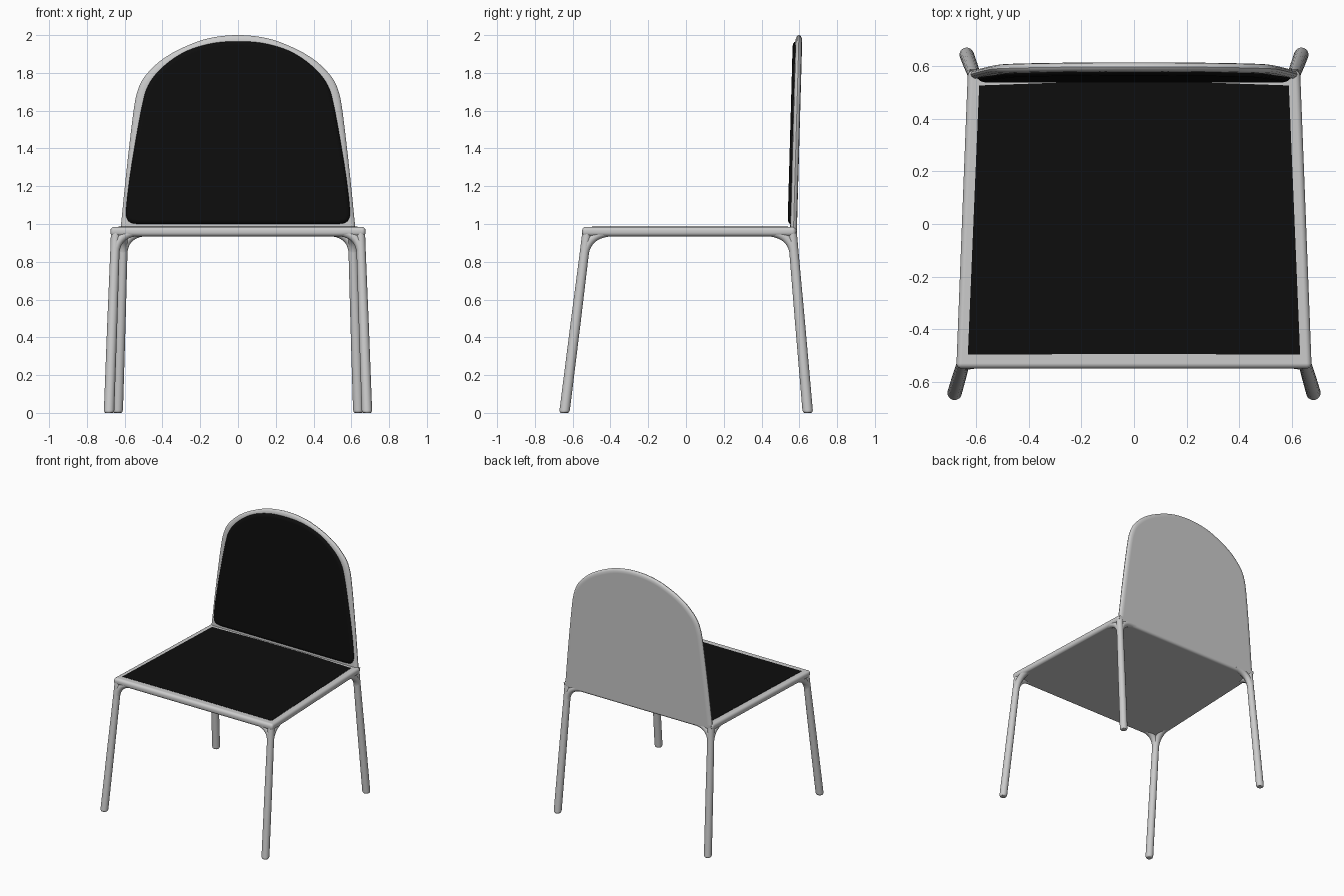
import bpy, bmesh, math
from mathutils import Vector

if "Cube" in bpy.data.objects:
    bpy.data.objects.remove(bpy.data.objects["Cube"])

black = bpy.data.materials.new("black_upholstery")
black.diffuse_color = (0.004, 0.004, 0.004, 1)
black.use_nodes = True
black.node_tree.nodes["Principled BSDF"].inputs["Base Color"].default_value = black.diffuse_color


def finish(bm, name, mat=None, mirror=False):
    bmesh.ops.recalc_face_normals(bm, faces=bm.faces)
    me = bpy.data.meshes.new(name)
    bm.to_mesh(me)
    bm.free()
    ob = bpy.data.objects.new(name, me)
    bpy.context.collection.objects.link(ob)
    if mat:
        me.materials.append(mat)
    bpy.ops.object.select_all(action='DESELECT')
    ob.select_set(True)
    bpy.context.view_layer.objects.active = ob
    bpy.ops.object.shade_smooth_by_angle(angle=math.radians(40))
    if mirror:
        ob.modifiers.new("mirror", 'MIRROR')
    wn = ob.modifiers.new("weighted", 'WEIGHTED_NORMAL')
    wn.keep_sharp = True
    return ob


def loft(bm, rings):
    """Skin a list of closed point loops and cap both ends."""
    loops = [[bm.verts.new(p) for p in r] for r in rings]
    n = len(loops[0])
    for a, b in zip(loops, loops[1:]):
        for i in range(n):
            j = (i + 1) % n
            bm.faces.new((a[i], a[j], b[j], b[i]))
    bm.faces.new(loops[0])
    bm.faces.new(loops[-1])


def ring(c, axis, u, r, n=20):
    u = (u - axis * u.dot(axis)).normalized()
    v = axis.cross(u)
    return [c + r * (math.cos(t) * u + math.sin(t) * v)
            for t in (2 * math.pi * i / n for i in range(n))]


def fillet(bm, a, corner, b, r=0.0235, steps=12):
    """Bent tube that softens a leg-to-rail joint."""
    u = (a - corner).cross(b - corner).normalized()
    rings = []
    for i in range(steps + 1):
        t = i / steps
        c = a * (1 - t) ** 2 + corner * 2 * t * (1 - t) + b * t * t
        tan = ((corner - a) * (1 - t) + (b - corner) * t).normalized()
        rings.append(ring(c, tan, u, r))
    loft(bm, rings)


# Legs with filleted joints, mirrored across x
Z, X = Vector((0, 0, 1)), Vector((1, 0, 0))
tops = {"front": Vector((0.648, -0.524, 0.96)), "rear": Vector((0.606, 0.562, 0.96))}
feet = {"front": Vector((0.683, -0.644, 0)), "rear": Vector((0.637, 0.645, 0))}
for name, other in (("front", "rear"), ("rear", "front")):
    top, foot = tops[name], feet[name]
    bm = bmesh.new()
    loft(bm, [ring(foot.lerp(top, t), Z, X, r) for t, r in
              ((0, 0.019), (0.004, 0.024), (0.015, 0.0275), (0.5, 0.0265), (0.88, 0.0245), (1.005, 0.0245))])
    low = top.lerp(foot, 0.13)
    side = (tops[other] - top).normalized()
    fillet(bm, low, top, top + side * 0.16)
    fillet(bm, low, top, top - X * 0.14)
    finish(bm, name + "_legs", mirror=True)

# Seat frame: tapered slab with rounded edges
bm = bmesh.new()
plan = [(-0.676, -0.55), (0.676, -0.55), (0.632, 0.583), (-0.632, 0.583)]
loft(bm, [[(x, y, z) for x, y in plan] for z in (0.935, 0.985)])
bmesh.ops.bevel(bm, geom=bm.edges[:], offset=0.02, segments=4, profile=0.5, affect='EDGES')
finish(bm, "seat_frame")

# Black seat pad, slightly bowed at the back
pad = [(-0.632, -0.497), (0, -0.494), (0.632, -0.497), (0.589, 0.527),
       (0.22, 0.54), (-0.22, 0.54), (-0.589, 0.527)]
bm = bmesh.new()
loft(bm, [[(x, y, z) for x, y in pad] for z in (0.97, 0.987)])
finish(bm, "seat_pad", black)


def outline(half, steps=5):
    """Smooth a right-hand half outline (bottom to top centre) and mirror it."""
    p = [Vector(q) for q in half]
    p = [2 * p[0] - p[1]] + p + [Vector((-p[-2].x, p[-2].y))]
    out = []
    for i in range(1, len(p) - 2):
        a, b, c, d = p[i - 1:i + 3]
        for s in range(steps):
            t = s / steps
            out.append(0.5 * (2 * b + (c - a) * t + (2 * a - 5 * b + 4 * c - d) * t * t
                              + (3 * b - a - 3 * c + d) * t ** 3))
    return out + [p[-2]] + [Vector((-q.x, q.y)) for q in reversed(out)]


def back_part(name, half, profile, mat=None):
    """Loft an outline through (inset, depth) layers on the leaning back plane."""
    pts = outline(half)
    n = len(pts)
    rings = []
    for inset, dy in profile:
        loop = []
        for i, q in enumerate(pts):
            d = (pts[(i + 1) % n] - pts[i - 1]).normalized()
            w = q + Vector((-d.y, d.x)) * inset
            loop.append((w.x, 0.57 + 0.028 * (w.y - 1) + dy, w.y))
        rings.append(loop)
    bm = bmesh.new()
    loft(bm, rings)
    finish(bm, name, mat)


# Grey back shell with rounded rim
back_part("back_shell",
          [(0.626, 0.945), (0.617, 1.02), (0.599, 1.2), (0.575, 1.42), (0.55, 1.62), (0.533, 1.7),
           (0.508, 1.76), (0.466, 1.813), (0.40, 1.872), (0.30, 1.93), (0.16, 1.982), (0, 2.0)],
          [(0.032, -0.018), (0.015, -0.0155), (0.004, -0.009), (0, 0),
           (0.004, 0.009), (0.015, 0.0155), (0.032, 0.018)])

# Black padded front of the back
back_part("back_pad",
          [(0.53, 1.0), (0.565, 1.006), (0.586, 1.025), (0.593, 1.07), (0.577, 1.22), (0.546, 1.42),
           (0.505, 1.64), (0.475, 1.735), (0.42, 1.81), (0.34, 1.877), (0.25, 1.925), (0.13, 1.958), (0, 1.967)],
          [(0, 0), (0, -0.018), (0.004, -0.024), (0.012, -0.029), (0.024, -0.032)], black)
